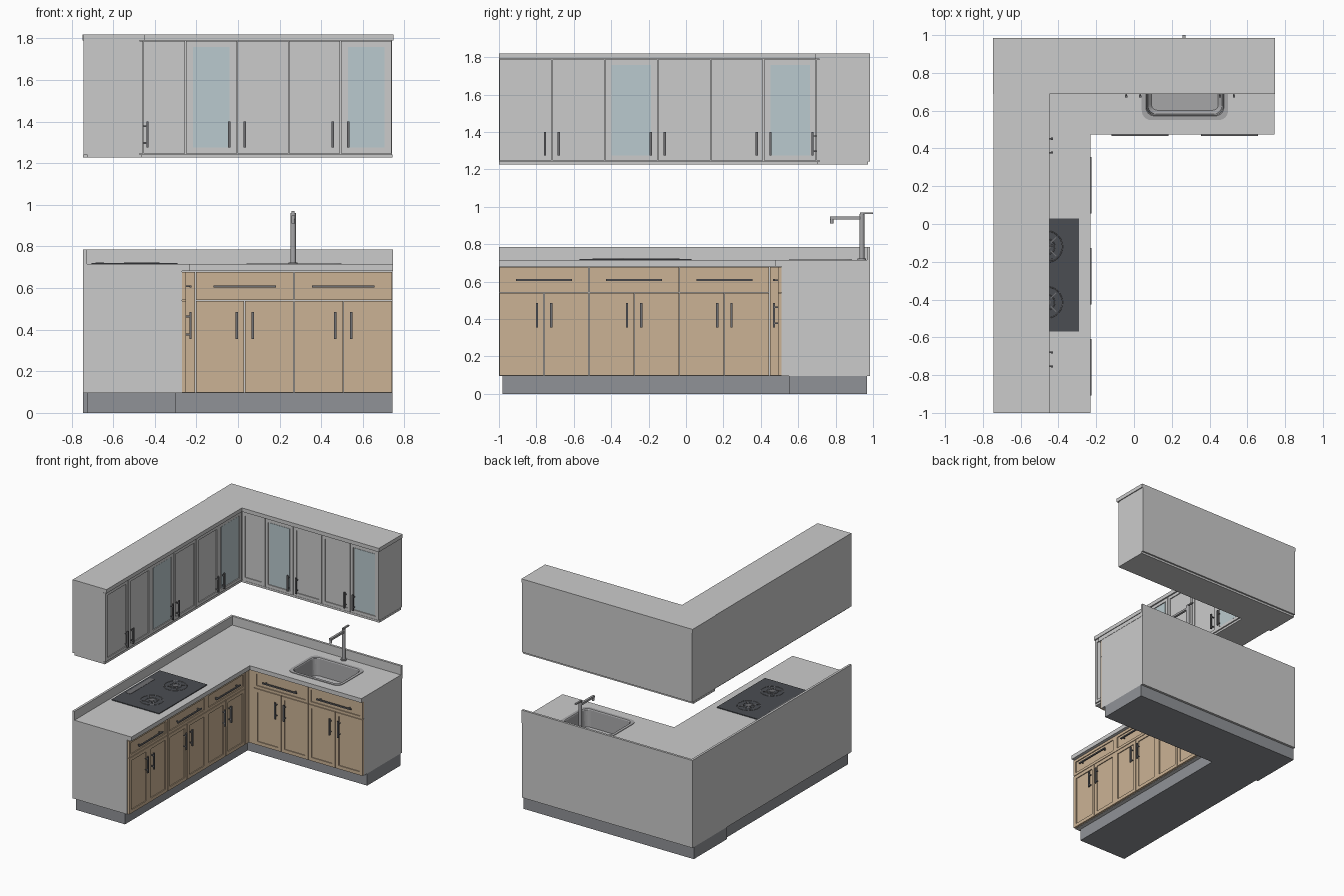
import bpy, bmesh, math
from mathutils import Matrix

if "Cube" in bpy.data.objects:
    bpy.data.objects.remove(bpy.data.objects["Cube"])


def mat(name, *rgb):
    m = bpy.data.materials.new(name)
    m.diffuse_color = (*rgb, 1)
    m.use_nodes = True
    m.node_tree.nodes["Principled BSDF"].inputs["Base Color"].default_value = m.diffuse_color
    return m


WOOD = mat("wood", 0.60, 0.45, 0.30)
STONE = mat("worktop_stone", 0.70, 0.69, 0.67)
GLASS = mat("glass", 0.49, 0.59, 0.62)
BASE = mat("plinth_grey", 0.28, 0.29, 0.31)
BLACK = mat("hob_black", 0.07, 0.075, 0.085)
STEEL = mat("steel", 0.38, 0.38, 0.39)
DARK = mat("dark_metal", 0.16, 0.16, 0.17)


def finish(name, bm, m=None):
    bmesh.ops.recalc_face_normals(bm, faces=bm.faces)
    me = bpy.data.meshes.new(name)
    bm.to_mesh(me)
    bm.free()
    ob = bpy.data.objects.new(name, me)
    bpy.context.collection.objects.link(ob)
    if m:
        me.materials.append(m)
    return ob


def add_box(bm, lo, hi):
    size = [b - a for a, b in zip(lo, hi)]
    mid = [(a + b) / 2 for a, b in zip(lo, hi)]
    bmesh.ops.create_cube(bm, size=1, matrix=Matrix.Translation(mid) @ Matrix.Diagonal((*size, 1)))


def boxes(name, m, *pairs):
    bm = bmesh.new()
    for a, b in pairs:
        add_box(bm, [min(p) for p in zip(a, b)], [max(p) for p in zip(a, b)])
    return finish(name, bm, m)


def cyl(name, x, y, z0, z1, r, m, n=24):
    bm = bmesh.new()
    bmesh.ops.create_cone(bm, cap_ends=True, segments=n, radius1=r, radius2=r, depth=z1 - z0,
                          matrix=Matrix.Translation((x, y, (z0 + z1) / 2)))
    ob = finish(name, bm, m)
    smooth(ob)
    return ob


def smooth(ob):
    for p in ob.data.polygons:
        p.use_smooth = len(p.vertices) == 4


def l_block(name, xl, xf, y0, yf, y1, xr, z0, z1, m=None, step=0):
    """L-shaped slab: left run up to xf, back run from yf."""
    pts = [(xl, y0), (xf, y0), (xf, yf), (xr, yf), (xr, y1), (xl - step, y1)]
    if step:
        pts += [(xl - step, yf), (xl, yf)]
    bm = bmesh.new()
    f = bm.faces.new([bm.verts.new((x, y, z0)) for x, y in pts])
    ext = bmesh.ops.extrude_face_region(bm, geom=[f])
    bmesh.ops.translate(bm, vec=(0, 0, z1 - z0), verts=[v for v in ext["geom"] if isinstance(v, bmesh.types.BMVert)])
    return finish(name, bm, m)


# Front planes: left run faces +x, back run faces -y
PLANE = {"left_base": -0.25, "back_base": 0.492, "left_wall": -0.456, "back_wall": 0.697}


def pos(run, a, d, z):
    p = PLANE[run]
    return (p + d, a, z) if run.startswith("left") else (a, p - d, z)


def panel(name, run, a0, a1, z0, z1, m=None, frame=0.038, glass=False):
    """Shaker front with a recessed centre, optionally glazed."""
    g, t = 0.002, 0.018
    a0, a1 = a0 + g, a1 - g
    bm = bmesh.new()
    p, q = pos(run, a0, -t, z0), pos(run, a1, 0, z1)
    add_box(bm, [min(c) for c in zip(p, q)], [max(c) for c in zip(p, q)])
    bm.normal_update()
    front = max(bm.faces, key=lambda f: f.normal.x if run.startswith("left") else -f.normal.y)
    bmesh.ops.inset_region(bm, faces=[front], thickness=frame)
    e = bmesh.ops.extrude_face_region(bm, geom=[front])
    bmesh.ops.delete(bm, geom=[front], context="FACES_ONLY")
    o, i = pos(run, 0, 0, 0), pos(run, 0, -0.007, 0)
    bmesh.ops.translate(bm, vec=[b - a for a, b in zip(o, i)],
                        verts=[v for v in e["geom"] if isinstance(v, bmesh.types.BMVert)])
    finish(name, bm, m)
    if glass:
        boxes(name + "_glass", GLASS, (pos(run, a0 + frame, -0.0072, z0 + frame - 0.006),
                                       pos(run, a1 - frame, -0.004, z1 - frame + 0.006)))


def handle(name, run, a, z, length, vertical=True):
    h, w = length / 2, 0.006
    off = h - 0.022
    ha, hz = (w, h) if vertical else (h, w * 0.8)
    parts = [(pos(run, a - ha, 0.016, z - hz), pos(run, a + ha, 0.026, z + hz))]
    for s in (-off, off):
        ca, cz = (a, z + s) if vertical else (a + s, z)
        parts.append((pos(run, ca - 0.004, -0.001, cz - 0.004), pos(run, ca + 0.004, 0.018, cz + 0.004)))
    boxes(name, DARK, *parts)


# Base bodies
XL, XR, Y0, Y1 = -0.745, 0.743, -1.0, 0.985
l_block("plinth", -0.727, -0.30, -0.98, 0.55, 0.967, XR, 0, 0.095, BASE, step=0.018)
carcass = l_block("base_carcass", XL, -0.268, Y0, 0.51, Y1, XR, 0.095, 0.682)
worktop = l_block("worktop", XL, -0.23, Y0, 0.475, Y1, XR + 0.002, 0.682, 0.715, STONE)
l_block("backsplash", XL, -0.727, Y0, 0.967, Y1, XR + 0.002, 0.715, 0.785, STONE)

# Base fronts: drawer above a pair of doors in each unit
for run, start, width, count in (("left_base", -1.0, 0.482, 3), ("back_base", -0.205, 0.474, 2)):
    for i in range(count):
        a = start + i * width
        c, b, n = a + width / 2, a + width, f"{run}_{i + 1}"
        panel(n + "_drawer", run, a, b, 0.543, 0.677, WOOD, 0.03)
        handle(n + "_drawer_handle", run, c, 0.608, 0.30, False)
        for side, p, q, s in (("a", a, c, -1), ("b", c, b, 1)):
            panel(f"{n}_door_{side}", run, p, q, 0.098, 0.539, WOOD)
            handle(f"{n}_door_{side}_handle", run, c + s * 0.038, 0.42, 0.13)
boxes("corner_filler_left", WOOD, ((-0.268, 0.448, 0.098), (-0.25, 0.51, 0.677)))
boxes("corner_filler_back", WOOD, ((-0.25, 0.492, 0.098), (-0.207, 0.51, 0.677)))

# Wall cabinets
l_block("wall_carcass", -0.743, -0.474, Y0, 0.715, Y1, 0.74, 1.243, 1.79)
l_block("wall_bottom_rail", -0.725, -0.462, Y0, 0.702, 0.972, 0.742, 1.227, 1.243, step=0.02)
l_block("wall_crown", -0.743, -0.448, Y0, 0.689, Y1, 0.747, 1.79, 1.82, step=0.004)
for run, start, width, glazed, count in (("left_wall", -1.0, 0.283, (2, 5), 6),
                                         ("back_wall", -0.252, 0.248, (0, 3), 4)):
    for i in range(count):
        a, b = start + i * width, start + (i + 1) * width
        n = f"{run}_door_{i + 1}"
        panel(n, run, a, b, 1.247, 1.787, None, 0.034, i in glazed)
        handle(n + "_handle", run, b - 0.037 if i % 2 == 0 else a + 0.037, 1.338, 0.125)
panel("wall_corner_panel", "back_wall", -0.456, -0.252, 1.247, 1.787)

# Hob
ZT = 0.715
boxes("hob", BLACK, ((-0.705, -0.57, ZT - 0.002), (-0.29, 0.03, ZT + 0.006)))
boxes("hob_control_strip", DARK, ((-0.685, -0.42, ZT + 0.005), (-0.645, -0.12, ZT + 0.008)))
for i, y in enumerate((-0.415, -0.12)):
    x, n = -0.462, f"burner_{i + 1}"
    for r in (0.083, 0.042):
        bpy.ops.mesh.primitive_torus_add(major_radius=r, minor_radius=0.0025, major_segments=40,
                                         minor_segments=6, location=(x, y, ZT + 0.006))
        ring = bpy.context.object
        ring.name = n + "_ring"
        ring.data.materials.append(DARK)
        smooth(ring)
    cyl(n + "_cap", x, y, ZT + 0.005, ZT + 0.009, 0.02, DARK)
    for k in range(4):
        prong = boxes(n + "_prong", DARK, ((0.03, -0.003, 0), (0.07, 0.003, 0.004)))
        prong.location = (x, y, ZT + 0.005)
        prong.rotation_euler.z = math.pi / 4 + k * math.pi / 2


# Sink
def rounded(bm, grow, z, r):
    """Rounded rectangle loop around the bowl opening."""
    x0, x1, y0, y1 = 0.063 - grow, 0.476 + -0 + grow, 0.572 - grow, 0.865 + grow
    out = []
    for k, (cx, cy) in enumerate(((x1 - r, y1 - r), (x0 + r, y1 - r), (x0 + r, y0 + r), (x1 - r, y0 + r))):
        for j in range(7):
            t = math.pi / 2 * (k + j / 6)
            out.append(bm.verts.new((cx + r * math.cos(t), cy + r * math.sin(t), z)))
    return out


def lofted(name, rings, m=None, cap_start=False):
    bm = bmesh.new()
    loops = [rounded(bm, *ring) for ring in rings]
    for a, b in zip(loops, loops[1:]):
        for i in range(len(a)):
            j = (i + 1) % len(a)
            bm.faces.new((a[i], a[j], b[j], b[i]))
    bm.faces.new(loops[-1])
    if cap_start:
        bm.faces.new(loops[0])
    return finish(name, bm, m)


lofted("sink_bowl", [(0.022, 0.714, 0.05), (0.022, 0.719, 0.05), (0.0, 0.719, 0.045), (-0.004, 0.712, 0.045),
                     (-0.01, 0.58, 0.045), (-0.03, 0.56, 0.03)], STEEL)
cyl("sink_drain", 0.27, 0.72, 0.559, 0.563, 0.025, DARK)
cutter = lofted("sink_cutter", [(0.008, 0.54, 0.045), (0.008, 0.76, 0.045)], cap_start=True)
cutter.hide_render = True
cutter.display_type = "WIRE"
for ob in (carcass, worktop):
    mod = ob.modifiers.new("sink_opening", "BOOLEAN")
    mod.object, mod.operation, mod.solver = cutter, "DIFFERENCE", "EXACT"

# Tap
FX, FY = 0.265, 0.94
cyl("tap_base", FX, FY, ZT, ZT + 0.008, 0.022, STEEL)
cyl("tap_column", FX, FY, ZT, 0.962, 0.0135, STEEL)
boxes("tap_spout", STEEL, ((FX - 0.009, 0.77, 0.932), (FX + 0.009, FY, 0.948)))
cyl("tap_nozzle", FX, 0.779, 0.91, 0.935, 0.009, STEEL, 16)
boxes("tap_lever", STEEL, ((FX - 0.007, 0.93, 0.961), (FX + 0.007, 1.0, 0.97)))
